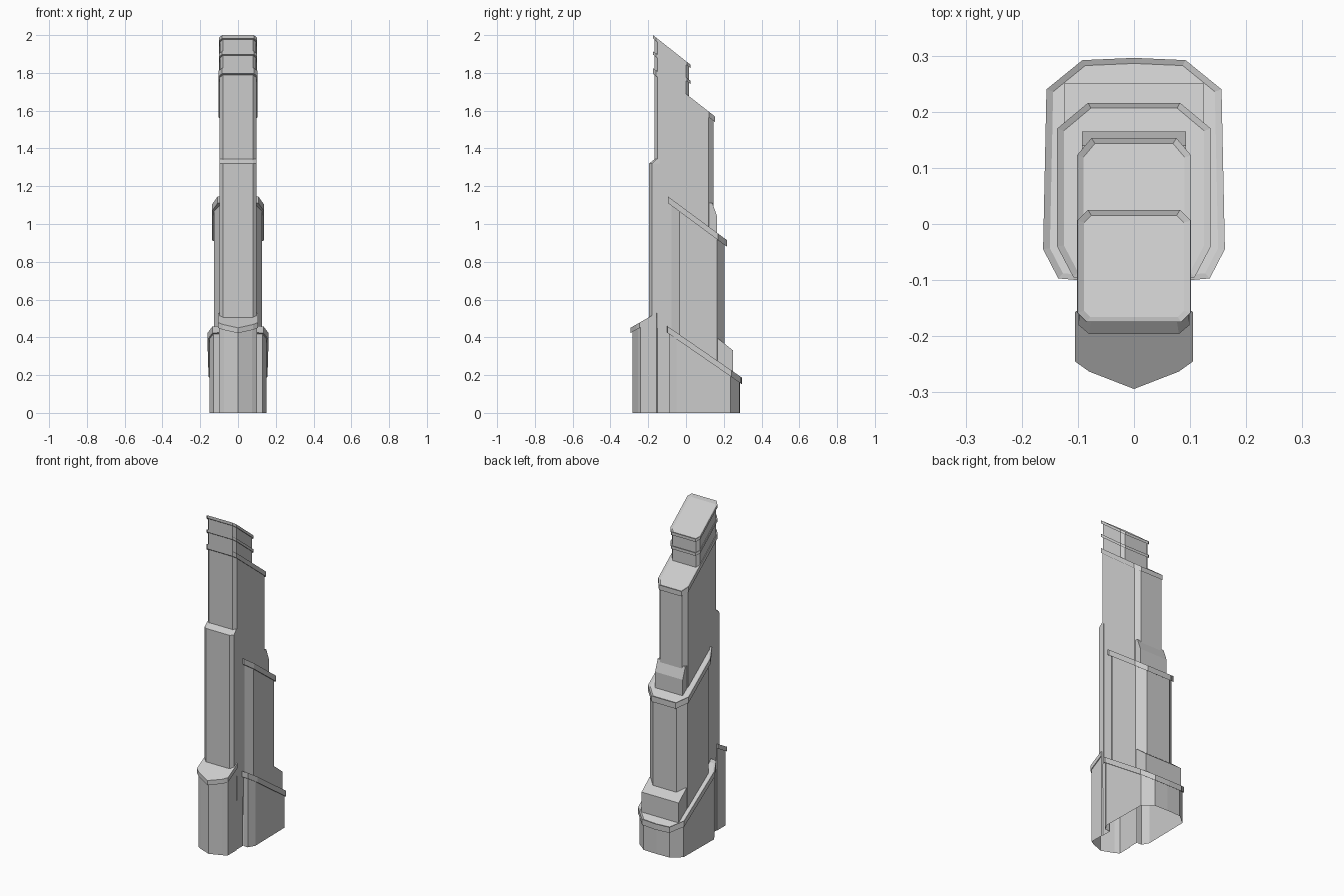
import bpy
import bmesh

if "Cube" in bpy.data.objects:
    bpy.data.objects.remove(bpy.data.objects["Cube"], do_unlink=True)

# One plain stone grey
stone = bpy.data.materials.new("stone_grey")
stone.use_nodes = True
grey = (0.6, 0.6, 0.6, 1)
stone.diffuse_color = grey
stone.node_tree.nodes["Principled BSDF"].inputs["Base Color"].default_value = grey


def mirrored(half):
    """Full outline from the +x half, listed front to back."""
    return half + [(-x, y) for x, y in reversed(half) if x > 0]


def loft(name, sections, recess=0.0, open_edge=None):
    """Stack half outlines, each on a plane z = height + slope * y; open below."""
    bm = bmesh.new()
    rings = []
    for half, height, slope in sections:
        rings.append([bm.verts.new((x, y, height + slope * y)) for x, y in mirrored(half)])
    n = len(rings[0])
    for level, (low, high) in enumerate(zip(rings, rings[1:])):
        for i in range(n):
            if level == 0 and i == open_edge:
                continue
            j = (i + 1) % n
            bm.faces.new((low[i], low[j], high[j], high[i]))
    cap = bm.faces.new(rings[-1])
    bm.normal_update()
    if recess:
        bmesh.ops.inset_region(bm, faces=[cap], thickness=0.012, use_even_offset=True)
        for v in cap.verts:
            v.co.z -= recess
    mesh = bpy.data.meshes.new(name)
    bm.to_mesh(mesh)
    bm.free()
    mesh.materials.append(stone)
    obj = bpy.data.objects.new(name, mesh)
    bpy.context.collection.objects.link(obj)
    return obj


def tower(name, wall, rim, bottom, top, band, recess=0.01, open_edge=None):
    """Wall with an overhanging sloped rim; bottom and top are (height, slope)."""
    height, slope = top
    return loft(name, [(wall, *bottom), (wall, height - band, slope),
                       (rim, height - band, slope), (rim, height, slope)],
                recess, open_edge)


# Sloping roof planes
base_top = (0.391, -0.69)
mid_top = (1.075, -0.74)
shaft_top = (1.689, -0.78)

# Base shell, open where it meets the prow
base_wall = [(0.1, -0.09), (0.13, -0.09), (0.152, -0.05),
             (0.148, 0.235), (0.088, 0.283), (0, 0.286)]
base_rim = [(0.1, -0.1), (0.135, -0.097), (0.162, -0.045),
            (0.156, 0.24), (0.092, 0.292), (0, 0.296)]
tower("base_shell", base_wall, base_rim, (0, 0), base_top, 0.035,
      open_edge=len(mirrored(base_wall)) - 1)

# Pointed prow at the front of the base
prow_wall = [(0, -0.284), (0.075, -0.255), (0.1, -0.24), (0.1, -0.155), (0.096, -0.15), (0.096, -0.09)]
prow_rim = [(0, -0.294), (0.08, -0.263), (0.105, -0.245), (0.105, -0.157), (0.096, -0.15), (0.096, -0.09)]
tower("front_prow", prow_wall, prow_rim, (0, 0), (0.618, 0.57), 0.028,
      recess=0, open_edge=5)

# Middle shell
mid_wall = [(0.098, -0.078), (0.128, -0.035), (0.127, 0.165), (0.08, 0.205)]
mid_rim = [(0.108, -0.095), (0.137, -0.04), (0.137, 0.17), (0.082, 0.216)]
tower("middle_shell", mid_wall, mid_rim, (base_top[0] - 0.03, base_top[1]), mid_top, 0.035)

# Main shaft
shaft_wall = [(0.08, -0.166), (0.097, -0.15), (0.097, 0.118), (0.073, 0.145)]
shaft_rim = [(0.085, -0.175), (0.102, -0.158), (0.102, 0.122), (0.076, 0.153)]
tower("main_shaft", shaft_wall, shaft_rim, (0.3, 0), shaft_top, 0.03)

# Two stepped tiers at the top
tier_wall = [(0.08, -0.168), (0.095, -0.152), (0.095, 0.0), (0.078, 0.017)]
tier_rim = [(0.084, -0.175), (0.101, -0.158), (0.101, 0.006), (0.082, 0.025)]
for name, floor, height in (("lower_tier", 1.66, 1.777), ("upper_tier", 1.75, 1.862)):
    tower(name, tier_wall, tier_rim, (floor, -0.79), (height, -0.79), 0.018)

# Raised panel on the front of the shaft
panel = [(0.08, -0.196), (0.099, -0.18), (0.099, -0.14)]
panel_top = [(0.075, -0.164), (0.097, -0.155), (0.097, -0.14)]
loft("front_panel", [(panel, 0.45, 0), (panel, 1.32, 0), (panel_top, 1.345, 0)])


def buttress(name, width, back, lean, roof, shoulder, peak):
    """Square-cornered block on the back with a sloped shoulder."""
    foot = [(width, 0.08), (width, back)]
    head = [(width, 0.08), (width, lean)]
    loft(name, [(foot, roof[0] - 0.03, roof[1]), (foot, shoulder, 0), (head, peak, 0)])


buttress("lower_back_buttress", 0.125, 0.25, 0.175, base_top, 0.33, 0.39)
buttress("upper_back_buttress", 0.093, 0.165, 0.14, mid_top, 1.04, 1.11)
